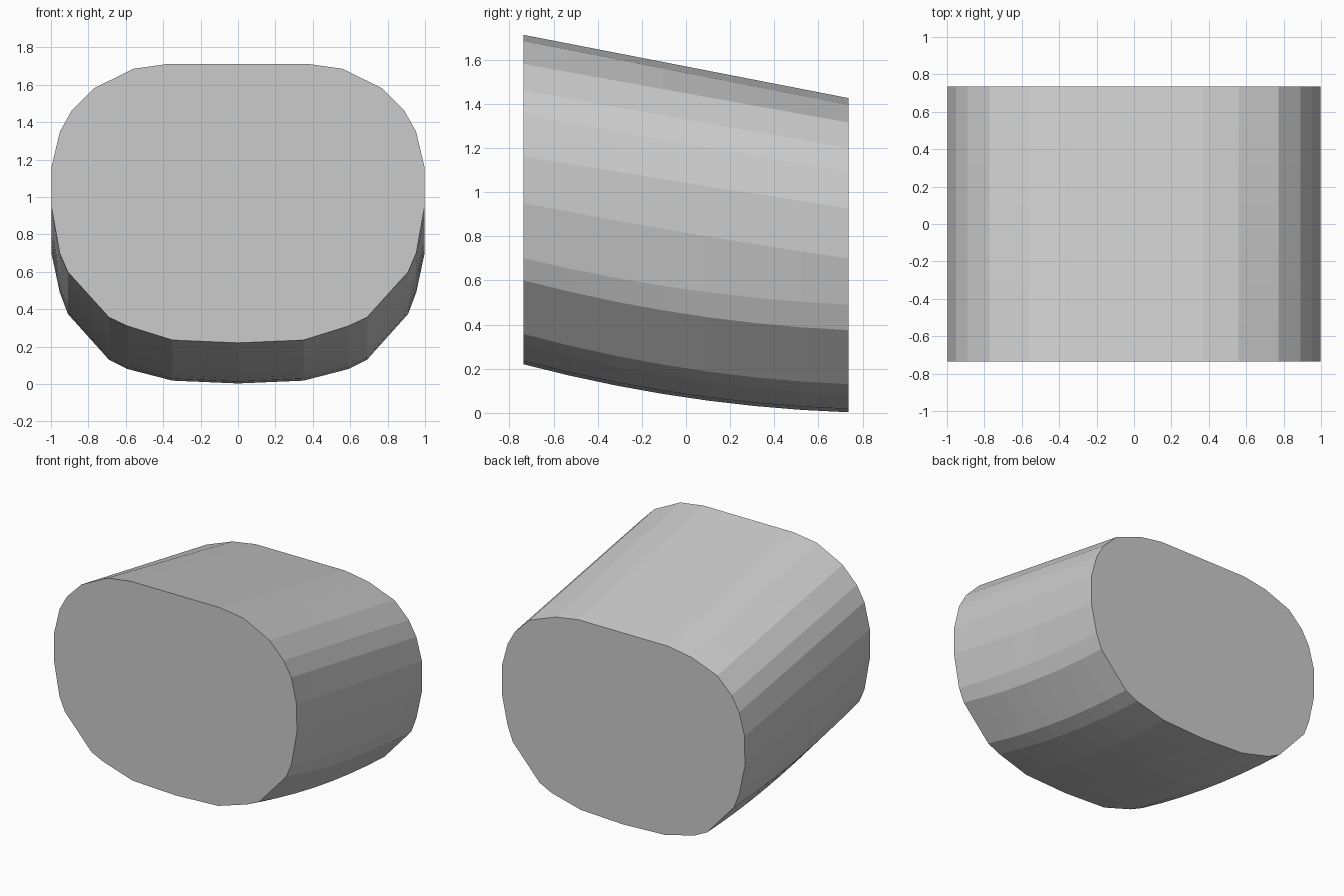
import bpy, bmesh

if "Cube" in bpy.data.objects:
    bpy.data.objects.remove(bpy.data.objects["Cube"])

# Half outline, bottom centre to top centre: x, front z, back z, sag along the length
HALF = [
    (0.00, 0.220, 0.003, 0.042), (0.35, 0.235, 0.018, 0.042),
    (0.59, 0.310, 0.080, 0.042), (0.69, 0.357, 0.130, 0.042),
    (0.91, 0.600, 0.375, 0.040), (0.953, 0.70, 0.490, 0.035),
    (0.998, 0.95, 0.700, 0.010), (0.997, 1.16, 0.925, 0.0),
    (0.952, 1.35, 1.09, 0.0), (0.89, 1.46, 1.20, 0.0),
    (0.772, 1.58, 1.315, 0.0), (0.56, 1.685, 1.395, 0.0),
    (0.37, 1.712, 1.426, 0.0), (0.00, 1.712, 1.426, 0.0),
]
OUTLINE = HALF + [(-x, f, b, s) for x, f, b, s in reversed(HALF[1:-1])]
LENGTH, STATIONS = 1.47, 8

# Loft the outline from front to back
bm = bmesh.new()
rings = []
for i in range(STATIONS):
    t = i / (STATIONS - 1)
    u = 2 * t - 1
    rings.append([bm.verts.new((x, u * LENGTH / 2,
                                f + (b - f) * t - s * (1 - u * u)))
                  for x, f, b, s in OUTLINE])
n = len(OUTLINE)
for a, b in zip(rings, rings[1:]):
    for j in range(n):
        k = (j + 1) % n
        bm.faces.new((a[j], a[k], b[k], b[j]))

# Flat end caps
bm.faces.new(rings[0])
bm.faces.new(rings[-1])
bmesh.ops.recalc_face_normals(bm, faces=bm.faces[:])

mesh = bpy.data.meshes.new("rounded_body")
bm.to_mesh(mesh)
bm.free()
bpy.context.collection.objects.link(bpy.data.objects.new("rounded_body", mesh))
